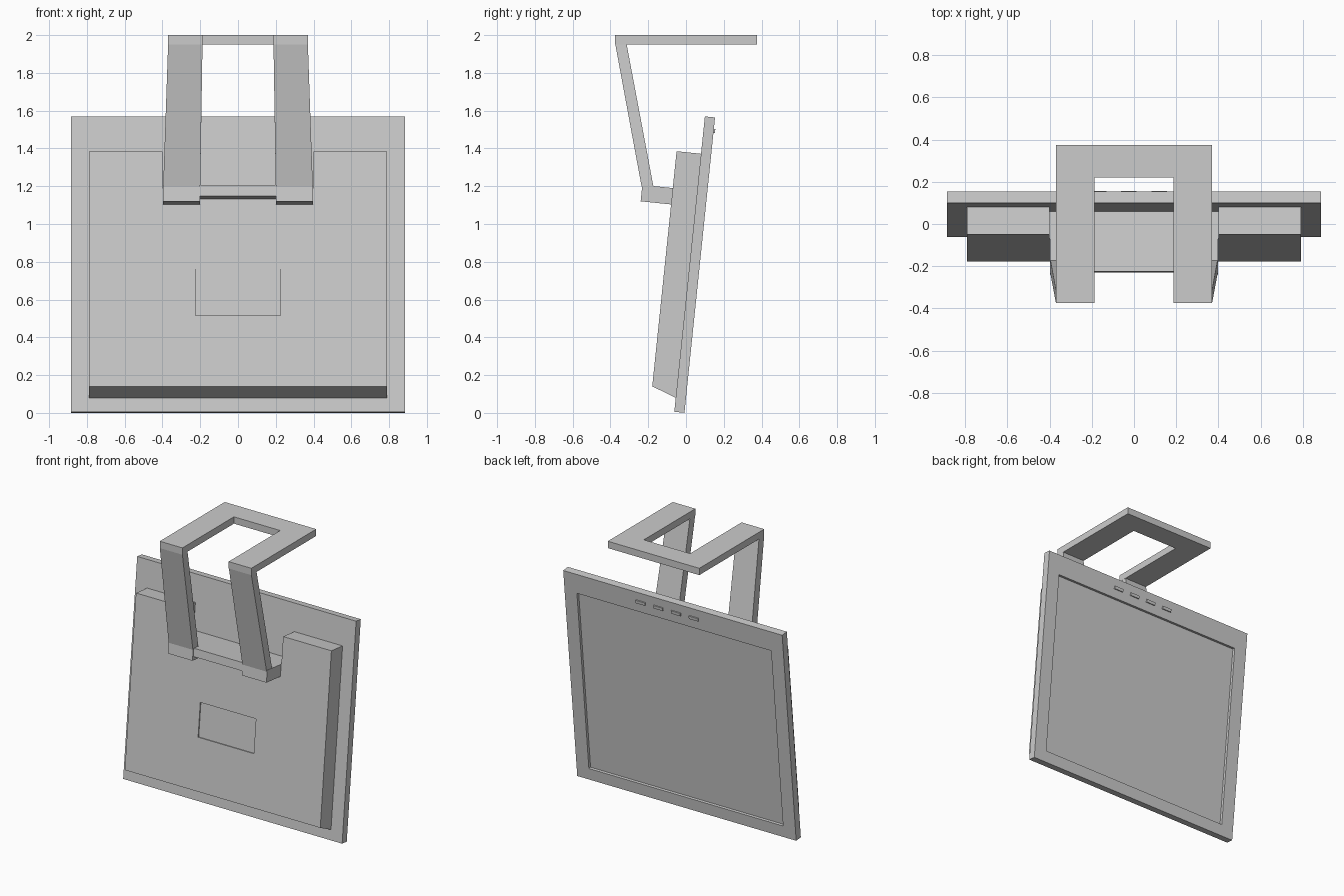
import bpy, bmesh, math

if "Cube" in bpy.data.objects:
    bpy.data.objects.remove(bpy.data.objects["Cube"])

TILT = math.atan(0.1036)          # lean of the screen body
ORIGIN = (0, -0.062, 0.006)       # bottom front edge of the panel


def loft(name, loop_a, loop_b, tilted=False, mirror=False):
    """Solid between two matching loops of points."""
    bm = bmesh.new()
    a = [bm.verts.new(p) for p in loop_a]
    b = [bm.verts.new(p) for p in loop_b]
    n = len(a)
    bm.faces.new(a)
    bm.faces.new(b[::-1])
    for i in range(n):
        j = (i + 1) % n
        bm.faces.new((a[j], a[i], b[i], b[j]))
    bmesh.ops.recalc_face_normals(bm, faces=bm.faces)
    me = bpy.data.meshes.new(name)
    bm.to_mesh(me)
    bm.free()
    ob = bpy.data.objects.new(name, me)
    bpy.context.collection.objects.link(ob)
    if mirror:
        ob.modifiers.new("mirror", 'MIRROR')
    if tilted:
        ob.location = ORIGIN
        ob.rotation_euler = (-TILT, 0, 0)
    return ob


def rect(x0, x1, y0, y1, z):
    return [(x0, y0, z), (x1, y0, z), (x1, y1, z), (x0, y1, z)]


def box(name, x0, x1, y0, y1, z0, z1, **kw):
    return loft(name, rect(x0, x1, y0, y1, z0), rect(x0, x1, y0, y1, z1), **kw)


def cut(ob, cutter):
    cutter.hide_render = True
    cutter.hide_viewport = True
    cutter.display_type = 'WIRE'
    m = ob.modifiers.new("recess", 'BOOLEAN')
    m.operation = 'DIFFERENCE'
    m.solver = 'EXACT'
    m.object = cutter


# Screen panel with recessed display
panel = box("screen_panel", -0.885, 0.885, 0, 0.054, 0, 1.572, tilted=True)
cut(panel, box("display_cutter", -0.785, 0.785, 0.034, 0.1, 0.085, 1.425, tilted=True))

# Control buttons above the display
for i in range(4):
    x = -0.167 + 0.143 * i
    box(f"button_{i + 1}", x - 0.037, x + 0.037, 0.05, 0.062, 1.49, 1.512, tilted=True)


# Rear housing: notched at the top, bevelled at the bottom, shallow label recess
def housing_loop(y, bottom):
    half = [(0.79, bottom), (0.79, 1.373), (0.4, 1.373), (0.4, 1.177)]
    pts = half + [(-x, z) for x, z in reversed(half)]
    return [(x, y, z) for x, z in pts]


housing = loft("rear_housing", housing_loop(-0.13, 0.122), housing_loop(0, 0.074), tilted=True)
cut(housing, box("label_cutter", -0.225, 0.225, -0.2, -0.122, 0.5, 0.746, tilted=True))

# Bracket holding the stand
box("bracket_bridge", -0.2, 0.2, -0.285, -0.13, 1.118, 1.177, tilted=True)
box("bracket_side", 0.2, 0.398, -0.292, -0.13, 1.09, 1.177, tilted=True, mirror=True)

# Slanted, slightly tapering legs
leg_bottom = [(0.2, -0.235, 1.198), (0.396, -0.235, 1.198),
              (0.396, -0.172, 1.196), (0.2, -0.172, 1.196)]
leg_top = rect(0.188, 0.37, -0.374, -0.314, 1.95)
loft("stand_leg", leg_bottom, leg_top, mirror=True)

# U-shaped base plate
base = [(-0.37, -0.375), (-0.187, -0.375), (-0.187, 0.22), (0.187, 0.22),
        (0.187, -0.375), (0.37, -0.375), (0.37, 0.375), (-0.37, 0.375)]
loft("base_plate", [(x, y, 1.95) for x, y in base], [(x, y, 2.0) for x, y in base])
